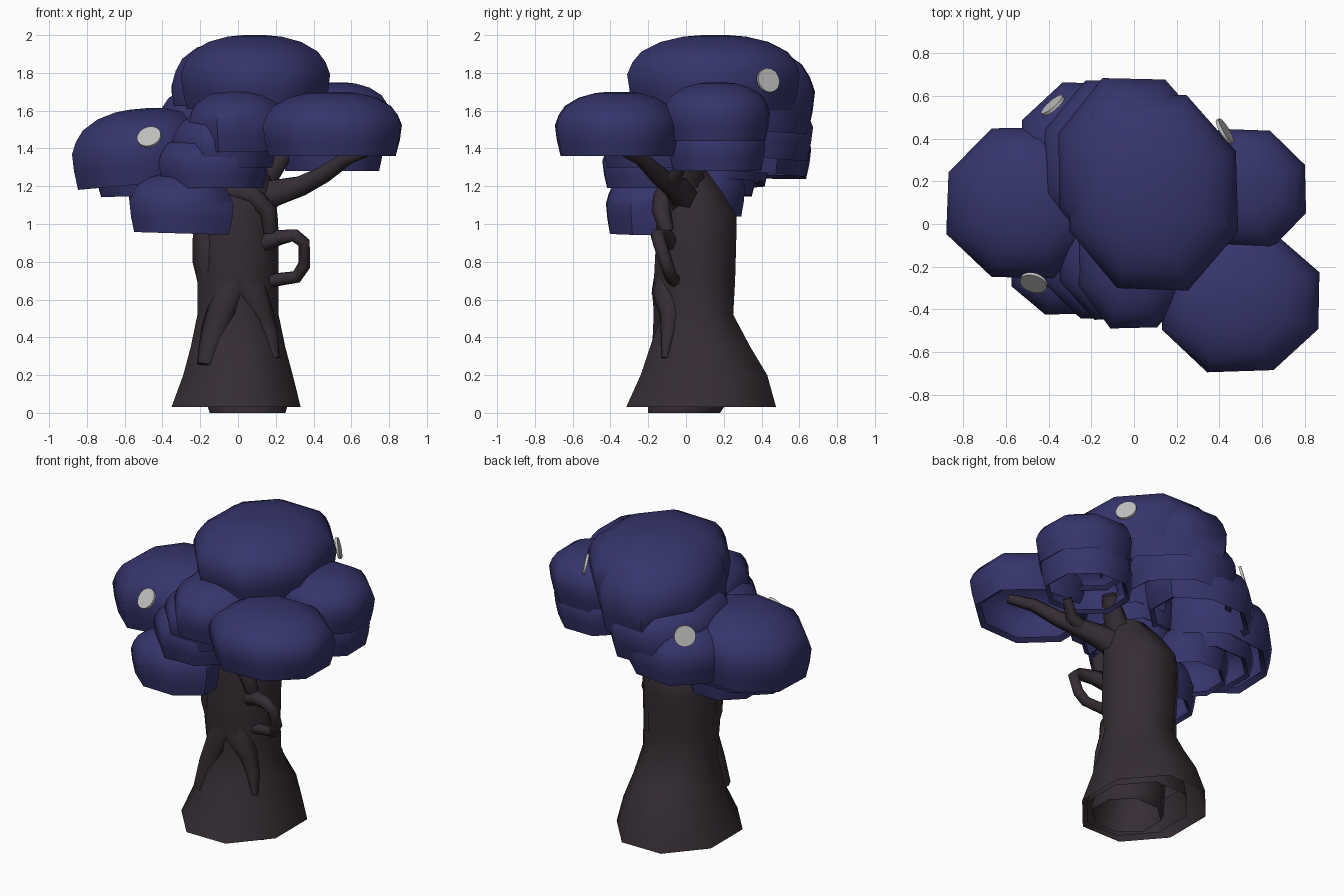
import bpy, bmesh, math, random
from mathutils import Vector

if "Cube" in bpy.data.objects:
    bpy.data.objects.remove(bpy.data.objects["Cube"])

random.seed(4)
SIDES = 8
FLAT = 1 / math.cos(math.pi / SIDES)   # octagon corner radius per flat radius


def material(name, rgb):
    m = bpy.data.materials.new(name)
    m.diffuse_color = (*rgb, 1)
    m.use_nodes = True
    m.node_tree.nodes["Principled BSDF"].inputs["Base Color"].default_value = m.diffuse_color
    return m


BLUE = material("indigo leaves", (0.036, 0.035, 0.150))
BARK = material("dark bark", (0.036, 0.026, 0.034))
GREY = material("pale grey", (0.52, 0.52, 0.51))


def finish(name, bm, mat, angle=50):
    me = bpy.data.meshes.new(name)
    bm.to_mesh(me)
    bm.free()
    me.materials.append(mat)
    for p in me.polygons:
        p.use_smooth = True
    me.set_sharp_from_angle(angle=math.radians(angle))
    ob = bpy.data.objects.new(name, me)
    bpy.context.collection.objects.link(ob)
    return ob


def loft(name, rings, mat, cap_top=False):
    """Skin a list of rings, each a list of SIDES points."""
    bm = bmesh.new()
    loops = [[bm.verts.new(p) for p in ring] for ring in rings]
    for a, b in zip(loops, loops[1:]):
        for i in range(SIDES):
            j = (i + 1) % SIDES
            bm.faces.new((a[i], a[j], b[j], b[i]))
    if cap_top:
        bm.faces.new(loops[-1])
    return finish(name, bm, mat)


def octagon(cx, cy, z, rx, ry):
    return [Vector((cx + rx * FLAT * math.cos((i + .5) * math.tau / SIDES),
                    cy + ry * FLAT * math.sin((i + .5) * math.tau / SIDES), z))
            for i in range(SIDES)]


# Foliage: hollow mushroom-like caps, (radius, height) fractions from lip to top
CAP = [(.82, .06), (.91, 0), (.97, .25), (1, .48), (.94, .64), (.84, .78), (.62, .91), (.36, .98), (.15, 1)]


def puff(name, cx, cy, z0, z1, rx, ry, sx=0, sy=0):
    wob = [random.uniform(.98, 1.03) for _ in range(SIDES)]
    rings = []
    for r, h in CAP:
        ring = octagon(cx, cy, z0 + h * (z1 - z0), rx * r, ry * r)
        for p, w in zip(ring, wob):
            p.x = cx + (p.x - cx) * w
            p.y = cy + (p.y - cy) * w
            p.z += sx * (p.x - cx) + sy * (p.y - cy)   # lean of the cap
        rings.append(ring)
    loft(name, rings, BLUE, cap_top=True)


puff("crown_puff", .085, .155, 1.60, 2.0, .395, .455)
puff("crown_back_puff", .0, .25, 1.50, 1.97, .355, .43, 0, -.06)
puff("back_mid_puff", -.08, .29, 1.36, 1.74, .345, .375, 0, -.08)
puff("back_low_puff", -.20, .36, 1.26, 1.60, .32, .30, .05, -.06)
puff("left_puff", -.52, .10, 1.21, 1.61, .35, .345, .09)
puff("left_under_puff", -.46, .10, 1.15, 1.40, .29, .27, .03)
puff("left_lower_puff", -.35, .09, 1.04, 1.35, .23, .22)
puff("front_low_puff", -.30, -.20, .95, 1.27, .275, .22, -.03)
puff("front_mid_puff", -.13, -.16, 1.19, 1.49, .285, .28)
puff("front_upper_puff", -.07, -.14, 1.30, 1.60, .27, .30)
puff("front_top_puff", .0, -.15, 1.38, 1.71, .26, .33)
puff("right_front_puff", .50, -.36, 1.36, 1.70, .37, .325)
puff("right_back_puff", .52, .165, 1.44, 1.75, .285, .275)
puff("right_back_lower_puff", .50, .165, 1.28, 1.58, .27, .26)

# Trunk: flared base narrowing to a leaning top (z, cx, cy, rx, ry)
TRUNK = [(.03, -.01, .08, .342, .397), (.20, 0, .095, .29, .335), (.35, 0, .075, .25, .265),
         (.52, 0, .06, .215, .19), (.70, 0, .045, .215, .215), (.95, -.005, .055, .22, .212),
         (1.04, -.005, .055, .215, .212), (1.17, .02, .02, .175, .17), (1.28, .06, .0, .10, .11)]
loft("trunk", [octagon(cx, cy, z, rx, ry) for z, cx, cy, rx, ry in TRUNK], BARK, True)
# Hollow inner root layers, visible below the trunk rim
loft("inner_root", [octagon(.05, -.01, 0, .20, .19), octagon(.05, 0, .03, .21, .20),
                    octagon(.02, .05, .30, .17, .17)], BARK)
loft("middle_root", [octagon(.02, .05, .03, .28, .32), octagon(.01, .08, .20, .23, .26)], BARK)


# Branches and bark ridges: tapered tubes
def branch(name, pts):
    cu = bpy.data.curves.new(name, 'CURVE')
    cu.dimensions = '3D'
    cu.bevel_depth = 1
    cu.bevel_resolution = 1
    cu.use_fill_caps = True
    sp = cu.splines.new('POLY')
    sp.points.add(len(pts) - 1)
    for p, (x, y, z, r) in zip(sp.points, pts):
        p.co = (x, y, z, 1)
        p.radius = r
    tmp = bpy.data.objects.new(name, cu)
    bpy.context.collection.objects.link(tmp)
    bpy.context.view_layer.update()
    me = bpy.data.meshes.new_from_object(tmp.evaluated_get(bpy.context.evaluated_depsgraph_get()))
    bpy.data.objects.remove(tmp)
    bm = bmesh.new()
    bm.from_mesh(me)
    bpy.data.meshes.remove(me)
    bmesh.ops.recalc_face_normals(bm, faces=bm.faces)
    finish(name, bm, BARK, 75)


branch("right_branch", [(.05, .0, 1.06, .12), (.17, -.02, 1.16, .085), (.33, -.07, 1.20, .06),
                        (.45, -.15, 1.26, .05), (.58, -.24, 1.35, .04), (.70, -.33, 1.39, .03)])
branch("upper_branch", [(.06, .02, 1.15, .10), (.16, .02, 1.27, .075), (.26, .08, 1.40, .05)])
branch("branch_fork", [(.33, -.07, 1.20, .045), (.44, -.06, 1.25, .04), (.50, -.02, 1.33, .03)])
branch("front_branch", [(-.06, -.10, 1.18, .06), (.08, -.12, 1.15, .055), (.16, -.13, 1.07, .05),
                        (.17, -.10, .96, .04)])
branch("looped_branch", [(.14, -.08, .90, .05), (.22, -.11, .93, .045), (.30, -.15, .94, .038),
                         (.35, -.14, .90, .036), (.35, -.10, .78, .035), (.31, -.08, .72, .034),
                         (.17, -.06, .70, .036)])
branch("left_knot", [(-.14, -.02, 1.06, .08), (-.155, -.03, .92, .085), (-.155, -.03, .80, .085),
                     (-.13, -.02, .64, .07)])
branch("left_root_ridge", [(.0, -.08, .80, .08), (-.03, -.09, .66, .095), (-.08, -.09, .54, .085),
                           (-.12, -.10, .42, .08), (-.17, -.14, .25, .05)])
branch("right_root_ridge", [(.03, -.08, .76, .08), (.07, -.09, .64, .095), (.13, -.08, .52, .06),
                            (.17, -.09, .42, .045), (.20, -.11, .29, .02)])


# Pale discs set on the foliage
def disc(name, pos, normal):
    bm = bmesh.new()
    bmesh.ops.create_cone(bm, cap_ends=True, segments=20, radius1=.065, radius2=.065, depth=.016)
    q = Vector(normal).to_track_quat('Z', 'Y')
    for v in bm.verts:
        v.co = q @ v.co + Vector(pos)
    finish(name, bm, GREY, 30)


disc("front_disc", (-.47, -.275, 1.46), (-.25, -.75, .6))
disc("right_disc", (.425, .435, 1.76), (.82, .5, .22))
disc("back_disc", (-.38, .555, 1.55), (-.65, .75, .25))
